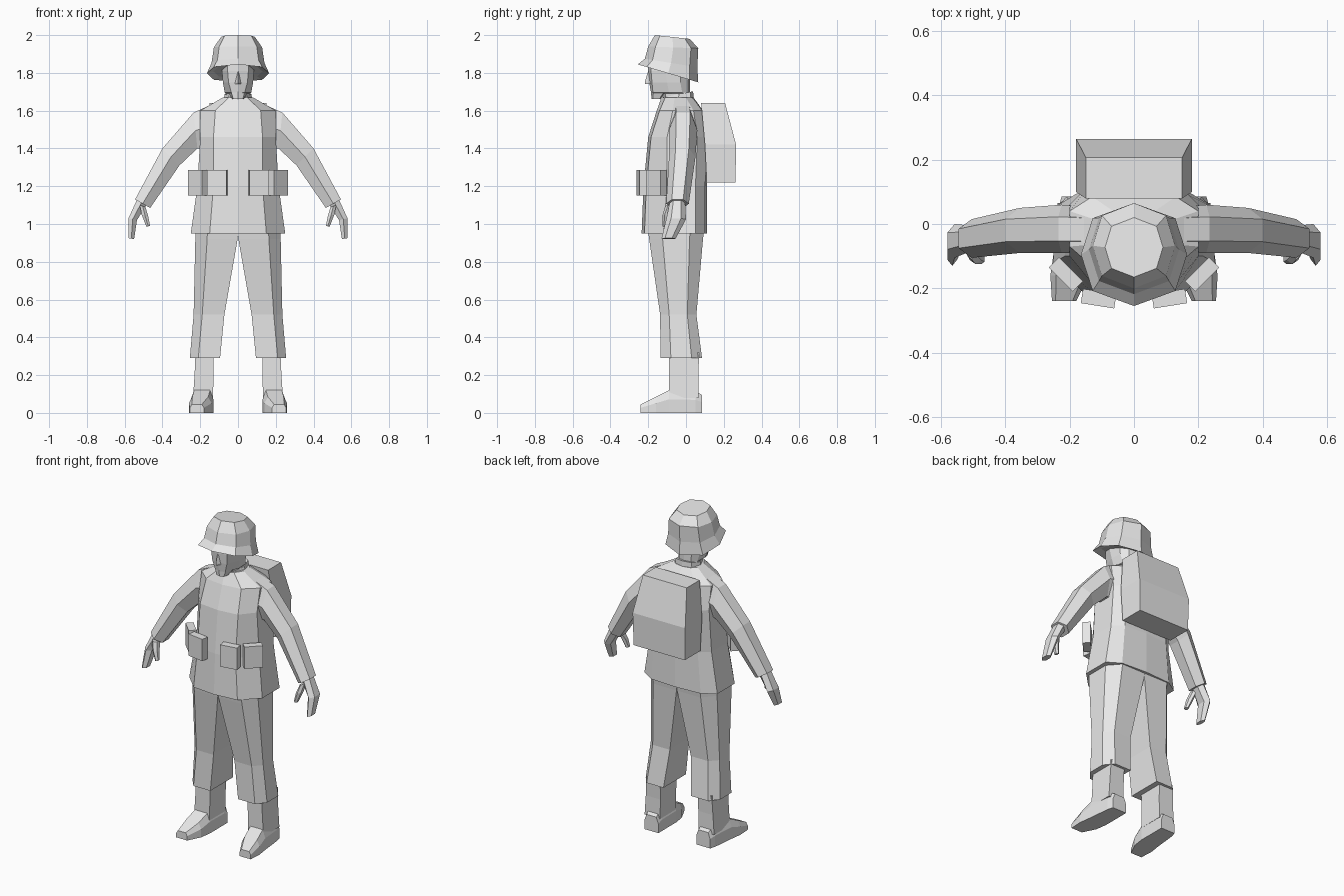
import bpy, bmesh, math
from mathutils import Matrix, Vector

if "Cube" in bpy.data.objects:
    bpy.data.objects.remove(bpy.data.objects["Cube"])

grey = bpy.data.materials.new("plain grey")
grey.diffuse_color = (0.8, 0.8, 0.8, 1)
grey.use_nodes = True
grey.node_tree.nodes["Principled BSDF"].inputs["Base Color"].default_value = grey.diffuse_color


def finish(name, bm, mirror):
    """Turn a bmesh into a flat-shaded object, mirrored over x if wanted."""
    bmesh.ops.recalc_face_normals(bm, faces=bm.faces)
    me = bpy.data.meshes.new(name)
    bm.to_mesh(me)
    bm.free()
    me.materials.append(grey)
    ob = bpy.data.objects.new(name, me)
    bpy.context.collection.objects.link(ob)
    if mirror:
        ob.modifiers.new("mirror", 'MIRROR')
    return ob


def loft(name, rings, mirror=False):
    """Skin a stack of closed rings and cap both ends."""
    bm = bmesh.new()
    vs = [[bm.verts.new(p) for p in r] for r in rings]
    n = len(vs[0])
    for a, b in zip(vs, vs[1:]):
        for i in range(n):
            j = (i + 1) % n
            bm.faces.new((a[i], a[j], b[j], b[i]))
    bm.faces.new(vs[0])
    bm.faces.new(vs[-1])
    return finish(name, bm, mirror)


def sym(half, z, slope=0.0):
    """Full ring from a half outline (front centre to back centre)."""
    full = half + [(-x, y) for x, y in half[-2:0:-1]]
    return [(x, y, z + slope * y) for x, y in full]


def octagon(rx, yf, yb, zf, zb):
    """Eight-sided ring with corners on the centre line, tilted front to back."""
    ring = []
    for i in range(8):
        a = i * math.pi / 4
        t = (1 - math.cos(a)) / 2
        ring.append((rx * math.sin(a) * (1.1 if i % 2 else 1),
                     yf + (yb - yf) * t, zf + (zb - zf) * t))
    return ring


def limb(top, bottom, yf, yb):
    """Six-sided limb section between an upper and a lower point in x, z."""
    c = (yb - yf) * 0.25
    mx, mz = (top[0] + bottom[0]) / 2, (top[1] + bottom[1]) / 2
    return [(top[0], yf + c, top[1]), (top[0], yb - c, top[1]), (mx, yb, mz),
            (bottom[0], yb - c, bottom[1]), (bottom[0], yf + c, bottom[1]), (mx, yf, mz)]


def rect(x0, x1, y0, y1, z):
    return [(x0, y0, z), (x1, y0, z), (x1, y1, z), (x0, y1, z)]


# Jacket body
loft("jacket", [
    sym([(0, -.235), (.15, -.22), (.25, -.12), (.25, .05), (.17, .10), (0, .11)], .95),
    sym([(0, -.225), (.13, -.21), (.215, -.10), (.21, .05), (.15, .10), (0, .11)], 1.2),
    sym([(0, -.20), (.13, -.185), (.2, -.10), (.2, .06), (.14, .12), (0, .12)], 1.46),
    sym([(0, -.155), (.12, -.14), (.2, -.07), (.2, .04), (.13, .085), (0, .09)], 1.6),
    sym([(0, -.13), (.05, -.11), (.08, -.06), (.08, 0), (.05, .03), (0, .04)], 1.67)])

# Collar, lower at the front
collar = [(0, -.14), (.055, -.10), (.08, -.04), (.06, .025), (0, .04)]
loft("collar", [sym(collar, 1.65, .2),
                sym([(x * .88, y * .95) for x, y in collar], 1.695, .2)])

# Sleeves, hands and thumbs
loft("sleeve", [limb((.08, 1.66), (.12, 1.40), -.09, .05),
                limb((.235, 1.59), (.215, 1.40), -.09, .06),
                limb((.40, 1.40), (.31, 1.31), -.09, .05),
                limb((.545, 1.13), (.465, 1.085), -.105, .015)], True)
loft("hand", [limb((.53, 1.14), (.485, 1.10), -.085, -.005),
              limb((.58, 1.03), (.535, 1.02), -.105, .0),
              limb((.58, .925), (.55, .92), -.13, -.055)], True)
loft("thumb", [limb((.52, 1.10), (.49, 1.09), -.11, -.05),
               limb((.51, 1.05), (.475, 1.04), -.125, -.075),
               limb((.485, .985), (.465, .99), -.125, -.095)], True)


# Trouser legs
def leg(xi, xo, yf, yb, z):
    xm, c = xi + (xo - xi) * .72, (yb - yf) * .25
    return [(xi, yf, z), (xm, yf, z), (xo, yf + c, z),
            (xo, yb - c, z), (xm, yb, z), (xi, yb, z)]


loft("trouser_leg", [leg(0, .225, -.2, .095, .96), leg(.002, .226, -.195, .09, .92),
                     leg(.072, .235, -.137, .055, .52),
                     leg(.095, .255, -.135, .085, .29)], True)

# Boots: shaft, then a foot that turns slightly outwards
loft("boot_shaft", [rect(.128, .225, -.09, .07, .32), rect(.13, .23, -.09, .065, .2),
                    rect(.132, .238, -.09, .065, .08)], True)


def foot(x0, x1, y, h):
    c = (x1 - x0) * .15
    return [(x0, y, 0), (x1, y, 0), (x1, y, h * .6), (x1 - c, y, h),
            (x0 + c, y, h), (x0, y, h * .6)]


loft("boot_foot", [foot(.13, .225, .085, .095), foot(.13, .235, .05, .115),
                   foot(.13, .25, -.09, .12), foot(.14, .26, -.16, .085),
                   foot(.18, .255, -.24, .045)], True)

# Head with neck, and nose
face = [(0, -.20), (.055, -.185), (.085, -.11), (.08, -.03), (.045, .01), (0, .02)]
loft("head", [
    sym([(0, -.11), (.04, -.10), (.062, -.06), (.06, -.01), (.04, .02), (0, .03)], 1.64),
    sym([(0, -.13), (.04, -.11), (.062, -.06), (.06, -.01), (.04, .015), (0, .025)], 1.69),
    sym([(0, -.185), (.035, -.175), (.07, -.09), (.065, -.02), (.04, .01), (0, .02)], 1.695),
    sym([(0, -.195), (.05, -.18), (.08, -.10), (.075, -.03), (.045, .01), (0, .02)], 1.75),
    sym(face, 1.81), sym(face, 1.88)])
loft("chin", [sym([(0, -.182), (.025, -.175), (.03, -.14), (0, -.135)], 1.662),
              sym([(0, -.187), (.04, -.172), (.06, -.11), (0, -.10)], 1.71)])
loft("nose", [sym([(0, -.216), (.017, -.19), (0, -.17)], 1.742),
              sym([(0, -.218), (.015, -.19), (0, -.17)], 1.752),
              sym([(0, -.20), (.008, -.19), (0, -.17)], 1.81)])

# Helmet with flared brim
loft("helmet", [octagon(.09, -.165, .02, 2.0, 1.98),
                octagon(.128, -.20, .065, 1.94, 1.93),
                octagon(.14, -.218, .06, 1.875, 1.83),
                octagon(.165, -.255, .065, 1.845, 1.75),
                octagon(.13, -.20, .03, 1.845, 1.77)])

# Backpack, narrowing towards the top
loft("backpack", [rect(-.175, .175, .11, .262, 1.22), rect(-.18, .18, .10, .265, 1.42),
                  rect(-.15, .15, .08, .207, 1.64)])


# Belt pouches
def pouch(name, centre, size, angle):
    bm = bmesh.new()
    m = (Matrix.Translation(centre) @ Matrix.Rotation(math.radians(angle), 4, 'Z')
         @ Matrix.Diagonal(Vector(size + (1,))))
    bmesh.ops.create_cube(bm, size=1, matrix=m)
    finish(name, bm, True)


pouch("front_pouch", (.11, -.232, 1.218), (.105, .045, .135), 9)
pouch("side_pouch", (.212, -.157, 1.218), (.105, .045, .135), 45)
